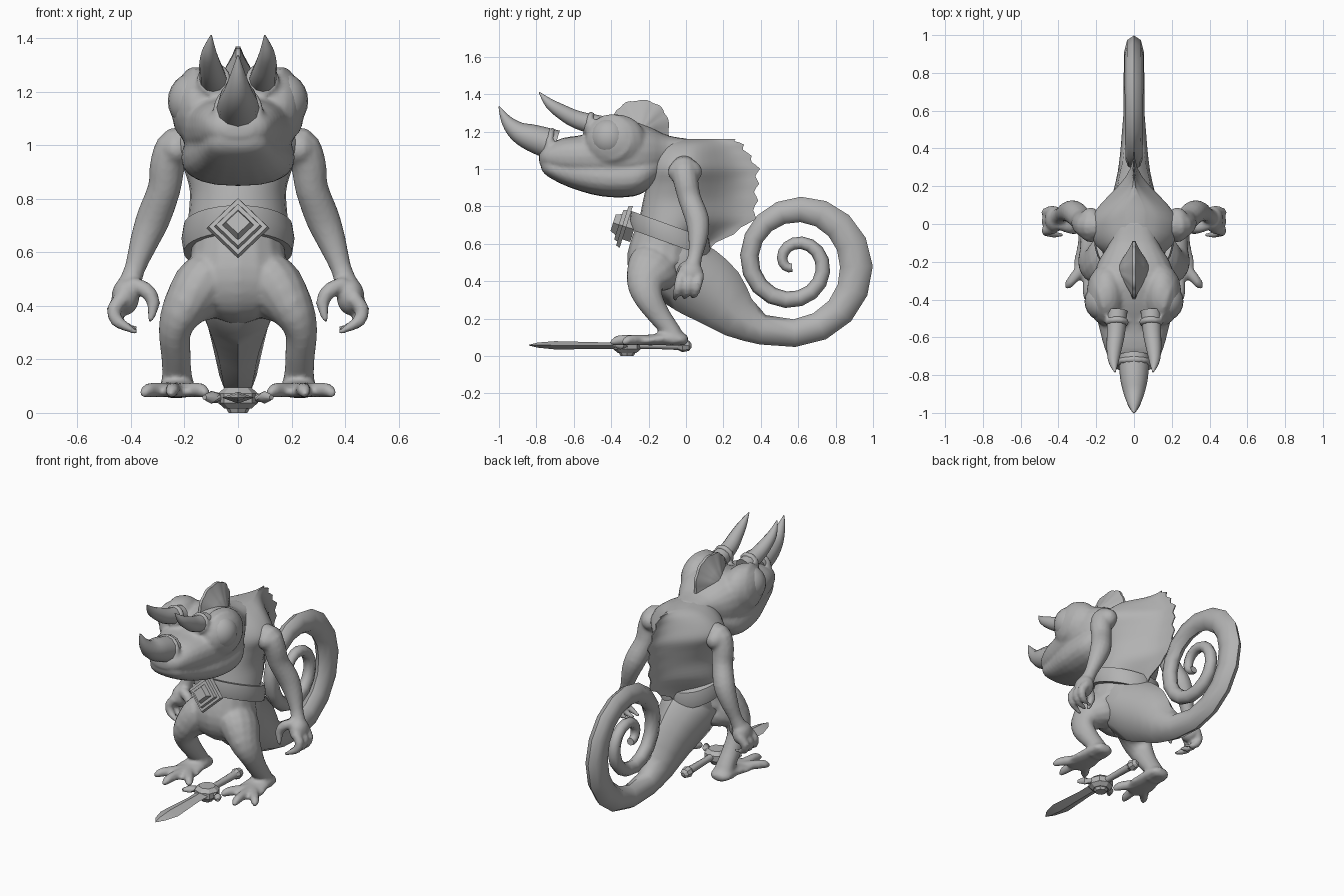
import bpy, bmesh, math
from math import sin, cos, pi
from mathutils import Vector, Matrix

if "Cube" in bpy.data.objects:
    bpy.data.objects.remove(bpy.data.objects["Cube"])

GREY = bpy.data.materials.new("stone grey")
GREY.diffuse_color = (0.45, 0.45, 0.45, 1)
GREY.use_nodes = True
GREY.node_tree.nodes["Principled BSDF"].inputs["Base Color"].default_value = GREY.diffuse_color


def finish(name, bm, mirror=False, angle=50):
    bmesh.ops.recalc_face_normals(bm, faces=bm.faces)
    me = bpy.data.meshes.new(name)
    bm.to_mesh(me)
    bm.free()
    ob = bpy.data.objects.new(name, me)
    bpy.context.collection.objects.link(ob)
    me.materials.append(GREY)
    if mirror:
        m = ob.modifiers.new("mirror", 'MIRROR')
        m.use_mirror_merge = False
    bpy.ops.object.select_all(action='DESELECT')
    ob.select_set(True)
    bpy.context.view_layer.objects.active = ob
    bpy.ops.object.shade_smooth_by_angle(angle=math.radians(angle))
    return ob


def blend(name, parts, voxel=.012, passes=4):
    """Fuse overlapping parts into one smooth skin."""
    bpy.ops.object.select_all(action='DESELECT')
    for ob in parts:
        ob.select_set(True)
    bpy.context.view_layer.objects.active = parts[0]
    bpy.ops.object.convert(target='MESH')
    bpy.ops.object.join()
    ob = bpy.context.view_layer.objects.active
    ob.name = name
    m = ob.modifiers.new("fuse", 'REMESH')
    m.mode, m.voxel_size, m.use_smooth_shade = 'VOXEL', voxel, True
    s = ob.modifiers.new("soften", 'SMOOTH')
    s.factor, s.iterations = .5, passes
    return ob


def skin(name, rings, mirror=False, angle=50, closed=False):
    """Join closed rings of points into one surface."""
    bm = bmesh.new()
    rs = [[bm.verts.new(p) for p in r] for r in rings]
    n = len(rs[0])
    pairs = list(zip(rs, rs[1:])) + ([(rs[-1], rs[0])] if closed else [])
    for a, b in pairs:
        for i in range(n):
            j = (i + 1) % n
            bm.faces.new((a[i], a[j], b[j], b[i]))
    if not closed:
        bm.faces.new(rs[0])
        bm.faces.new(rs[-1])
    return finish(name, bm, mirror, angle)


def spline(pts, sub):
    """Catmull-Rom through tuples of any length."""
    if sub < 2:
        return pts
    out = []
    for i in range(len(pts) - 1):
        p0, p1, p2 = pts[max(i - 1, 0)], pts[i], pts[i + 1]
        p3 = pts[min(i + 2, len(pts) - 1)]
        for k in range(sub):
            t = k / sub
            out.append(tuple(0.5 * (2 * b + (c - a) * t + (2 * a - 5 * b + 4 * c - d) * t * t
                                    + (3 * b - a - 3 * c + d) * t ** 3)
                             for a, b, c, d in zip(p0, p1, p2, p3)))
    return out + [pts[-1]]


def tube(name, pts, sides=12, sub=3, mirror=False, angle=50):
    """Elliptical tube; points are x, y, z, half width[, half depth]."""
    pts = spline([p if len(p) == 5 else p + (p[3],) for p in pts], sub)
    c = [Vector(p[:3]) for p in pts]
    rings = []
    for i, p in enumerate(pts):
        t = (c[min(i + 1, len(c) - 1)] - c[max(i - 1, 0)]).normalized()
        u = Vector((1, 0, 0)) - t * t.x
        if u.length < 0.2:
            u = Vector((0, 0, 1)) - t * t.z
        u.normalize()
        v = t.cross(u)
        rings.append([c[i] + u * cos(2 * pi * k / sides) * p[3]
                      + v * sin(2 * pi * k / sides) * p[4] for k in range(sides)])
    return skin(name, rings, mirror, angle)


def ball(name, loc, size, mirror=False):
    bm = bmesh.new()
    bmesh.ops.create_uvsphere(bm, u_segments=20, v_segments=12, radius=1,
                              matrix=Matrix.Translation(loc) @ Matrix.Diagonal((*size, 1)))
    return finish(name, bm, mirror)


def hoop(name, loc, axis, major, minor, mirror=False):
    q = Vector(axis).to_track_quat('Z', 'Y')
    rings = []
    for i in range(20):
        a = 2 * pi * i / 20
        rings.append([Vector(loc) + q @ Vector(((major + minor * cos(b)) * cos(a),
                      (major + minor * cos(b)) * sin(a), minor * sin(b)))
                      for b in (2 * pi * k / 8 for k in range(8))])
    return skin(name, rings, mirror, closed=True)


# torso drawn out backwards into a ragged thin fin: z, half width, front y, back y
rings = []
for n, (z, w, yf, yb) in enumerate(spline([
        (.57, .16, -.27, .10), (.65, .185, -.27, .23), (.73, .185, -.25, .345),
        (.83, .18, -.23, .36), (.92, .205, -.21, .365), (1.0, .235, -.20, .37),
        (1.07, .20, -.19, .325), (1.13, .13, -.17, .285), (1.16, .05, -.14, .24)], 4)):
    yc = yf + .18
    notch = (.026, .014, .0, .010)[n % 4]
    side = [(w * sin(pi / 2 * k / 6), yc - .18 * cos(pi / 2 * k / 6)) for k in range(7)]
    side += [(w * ((1 + cos(pi * k / 10)) / 2) ** 1.15 + .003,
              yc + (yb - yc) * k / 10 + notch * (k / 10) ** 8) for k in range(1, 11)]
    rings.append([(x, y, z) for x, y in side] + [(-x, y, z) for x, y in side[:0:-1]])
skin("torso_and_back_fin", rings)

# coiled tail
tail = spline([(0, -.10, .66, .15, .15), (0, -.10, .56, .17, .17), (0, -.05, .47, .175, .185),
               (0, .05, .405, .142, .192), (0, .165, .32, .112, .172), (0, .28, .208, .085, .12),
               (0, .41, .14, .07, .08)], 2)
for i in range(33):
    k = i / 4.15
    r = .375 - .045 * k
    a = -pi / 2 + k * pi / 2
    thick = .074 + .014 * k if k < 1 else max(.088 - .022 * (k - 1), .060 - .0055 * (k - 1))
    tail.append((0, .58 + r * cos(a), .497 + r * sin(a), .056 - .004 * k, thick))
tube("coiled_tail", tail, sides=8, sub=1, angle=50)

# hips, legs, feet and toes
lower = [tube("pelvis", [(0, -.10, .68, .165, .16), (0, -.125, .58, .18, .175),
                         (0, -.135, .50, .20, .18), (0, -.12, .43, .17, .15),
                         (0, -.09, .37, .08, .08)], 16),
         tube("leg", [(.05, -.14, .50, .10, .12), (.13, -.175, .465, .115, .145),
                      (.20, -.215, .39, .086, .105), (.235, -.20, .31, .062, .078),
                      (.232, -.145, .22, .056, .061), (.228, -.085, .14, .057, .052),
                      (.225, -.05, .075, .07, .055)], 14, 3, True),
         tube("foot", [(.225, .01, .085, .03, .02), (.225, -.02, .088, .065, .033),
                       (.228, -.12, .092, .075, .034), (.232, -.21, .082, .09, .026),
                       (.235, -.28, .077, .075, .018), (.235, -.30, .074, .05, .012)], 12, 3, True)]
for x, y in ((.115, -.335), (.25, -.405), (.36, -.34)):
    mx, my = (x + .23) / 2, (y - .17) / 2
    lower.append(tube("toe", [(.23, -.17, .085, .03), (mx, my, .087, .029),
                              (.7 * x + .3 * mx, .7 * y + .3 * my, .083, .027),
                              (x, y, .064, .01)], 8, 2, True))
blend("hips_and_legs", lower)

# arms, hands and curled clawed fingers
upper = [tube("arm", [(.15, -.01, 1.0, .06), (.225, -.01, .995, .075), (.262, .0, .93, .067),
                      (.275, .02, .84, .062), (.315, .06, .73, .064), (.35, .065, .64, .054),
                      (.385, .05, .54, .039), (.405, .035, .48, .045)], 14, 3, True),
         ball("shoulder", (.23, -.005, .985), (.067, .092, .07), True),
         ball("hand", (.42, .025, .435), (.052, .07, .07), True),
         tube("thumb", [(.40, .0, .48, .03), (.345, -.02, .46, .03), (.315, -.03, .41, .026),
                        (.33, -.045, .34, .01)], 8, 2, True)]
for i, y in enumerate((-.025, .025, .07)):
    upper.append(tube("finger", [(.43, y, .43, .03), (.464, y - .01, .385, .028),
                                 (.453, y - .02, .345, .025), (.42, y - .03, .323, .018),
                                 (.375, y - .035, .298 + .01 * i, .009)], 8, 2, True))
blend("arms_and_hands", upper, .01, 3)


# head: y, bottom z, top z, half width
def head_part(name, sections):
    rings = []
    for y, zb, zt, w in spline(sections, 3):
        ring = []
        for k in range(20):
            c, s = cos(2 * pi * k / 20), sin(2 * pi * k / 20)
            ring.append((w * math.copysign(abs(c) ** .8, c), y,
                         (zb + zt) / 2 + (zt - zb) / 2 * math.copysign(abs(s) ** .85, s)))
        rings.append(ring)
    return skin(name, rings)


blend("head", [
    head_part("upper_head", [
        (-.785, 1.03, 1.08, .05), (-.755, 1.01, 1.12, .11), (-.66, .97, 1.165, .155),
        (-.54, .95, 1.185, .187), (-.42, .93, 1.235, .214), (-.3, .92, 1.26, .217),
        (-.2, .95, 1.23, .19), (-.1, 1.0, 1.18, .13), (.02, 1.03, 1.16, .10)]),
    head_part("lower_jaw", [
        (-.775, 1.0, 1.05, .06), (-.74, .96, 1.06, .11), (-.62, .90, 1.06, .15),
        (-.45, .853, 1.06, .20), (-.28, .853, 1.06, .212), (-.19, .90, 1.08, .18),
        (-.12, .97, 1.08, .12)]),
    ball("eye_socket", (.145, -.375, 1.145), (.107, .165, .147), True),
    hoop("eyelid", (.187, -.405, 1.165), (1, -.3, .2), .112, .02, True),
    hoop("nose_horn_collar", (0, -.735, 1.13), (0, -1, .25), .076, .02),
    hoop("brow_horn_collar", (.09, -.52, 1.245), (0, -1, .3), .046, .02, True)], .012, 3)
ball("eye", (.165, -.41, 1.165), (.097, .103, .106), True)

# scalloped crest on the head, a lens shape in the side plane
rings = []
for f, x in ((.1, .09), (.5, .05), (.8, .022), (1, .008),
             (1, -.008), (.8, -.022), (.5, -.05), (.1, -.09)):
    rings.append([(x, -.245 + f * .15 * g * math.copysign(abs(cos(a)) ** .85, cos(a)),
                   1.2 + f * .162 * g * math.copysign(abs(sin(a)) ** .85, sin(a)))
                  for a, g in ((2 * pi * k / 64, 1 + .05 * abs(sin(11 * pi * k / 64)))
                               for k in range(64))])
skin("head_crest", rings)

# horns
tube("nose_horn", [(0, -.70, 1.125, .083), (0, -.82, 1.165, .073), (0, -.90, 1.20, .054),
                   (0, -.96, 1.26, .03), (0, -1.0, 1.335, .003)])
tube("brow_horn", [(.09, -.46, 1.23, .055), (.096, -.58, 1.262, .048), (.105, -.66, 1.303, .040),
                   (.108, -.73, 1.35, .027), (.10, -.785, 1.41, .003)], mirror=True)

# tilted belt
rings = []
for i in range(32):
    a = 2 * pi * i / 32
    ring = []
    for g, h in ((-.025, -.05), (.008, -.05), (.016, 0), (.008, .05), (-.025, .05)):
        y = -.085 + (.20 + g) * sin(a)
        ring.append(((.195 + g) * cos(a), y, .62 - .36 * y + h))
    rings.append(ring)
skin("belt", rings, closed=True, angle=35)

# stepped diamond buckle
bm = bmesh.new()
tilt = Matrix.Translation((0, -.33, .693)) @ Vector((0, -.95, .3)).to_track_quat('Z', 'Y').to_matrix().to_4x4()
for r1, r2, d, h in ((.07, .07, -.03, .05), (.118, .11, 0, .022), (.09, .082, .02, .022), (.06, .045, .046, .034)):
    bmesh.ops.create_cone(bm, segments=4, cap_ends=True, radius1=r1, radius2=r2, depth=h,
                          matrix=tilt @ Matrix.Translation((0, 0, d)))
finish("belt_buckle", bm, angle=20)

# sword lying on the ground between the feet
tube("sword_blade", [(0, -.84, .058, .002, .002), (0, -.79, .058, .035, .014),
                     (0, -.70, .057, .06, .022), (0, -.46, .055, .042, .018),
                     (0, -.34, .055, .045, .018)], 4, 1, angle=20)
tube("sword_grip", [(0, -.34, .058, .025), (0, -.2, .058, .02), (0, -.04, .056, .024)], 8, 2)
tube("sword_pommel", [(0, -.05, .055, .02), (0, -.02, .055, .035), (0, .015, .055, .028),
                      (0, .03, .055, .01)], 8, 1, angle=25)
tube("sword_guard", [(-.125, -.385, .058, .01), (-.10, -.35, .058, .024), (-.05, -.32, .055, .022),
                     (.05, -.32, .055, .022), (.10, -.35, .058, .024), (.125, -.385, .058, .01)], 8, 1)
bm = bmesh.new()
for r1, r2, d, z in ((.075, .075, .035, .055), (.075, .05, .022, .083), (.05, .075, .022, .027),
                     (.035, .045, .018, .009)):
    bmesh.ops.create_cone(bm, segments=8, cap_ends=True, radius1=r1, radius2=r2, depth=d,
                          matrix=Matrix.Translation((0, -.315, z)))
finish("sword_guard_boss", bm, angle=20)
